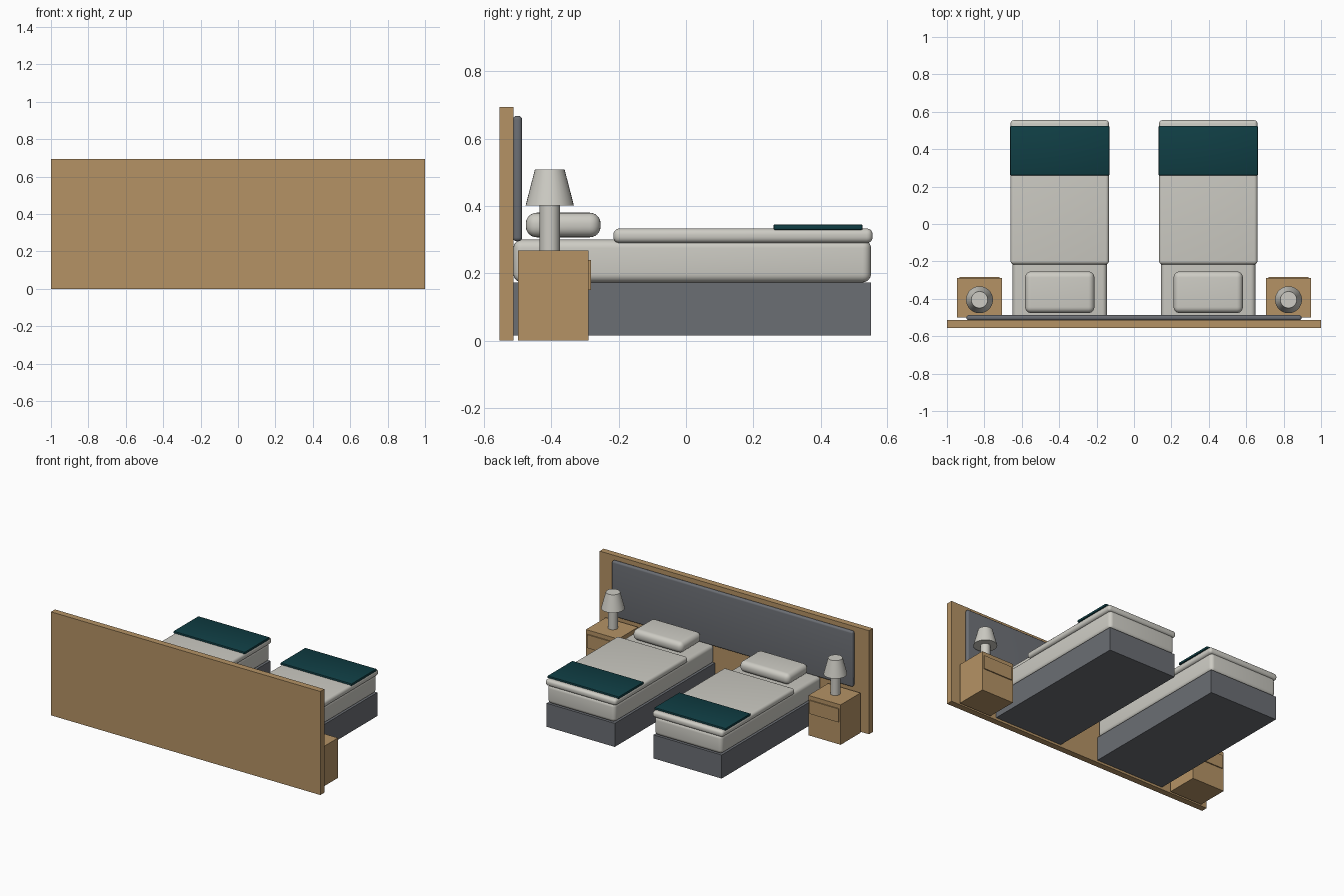
import bpy

cube = bpy.data.objects.get("Cube")
if cube:
    bpy.data.objects.remove(cube, do_unlink=True)


def material(name, rgb):
    m = bpy.data.materials.new(name)
    m.use_nodes = True
    m.diffuse_color = (*rgb, 1)
    bsdf = next(n for n in m.node_tree.nodes if n.type == 'BSDF_PRINCIPLED')
    bsdf.inputs["Base Color"].default_value = (*rgb, 1)
    return m


WOOD = material("oak wood", (0.46, 0.29, 0.13))
LINEN = material("off white linen", (0.61, 0.60, 0.55))
GREY = material("grey upholstery", (0.147, 0.156, 0.174))
TEAL = material("dark teal fabric", (0.005, 0.048, 0.058))


def box(name, mat, x, y, z, radius=0.0, segments=5):
    """Box spanning the (low, high) pairs, with optionally rounded edges."""
    spans = (x, y, z)
    bpy.ops.mesh.primitive_cube_add(size=1, location=[(a + b) / 2 for a, b in spans])
    ob = bpy.context.object
    ob.name = name
    ob.scale = [b - a for a, b in spans]
    bpy.ops.object.transform_apply(location=False, rotation=False, scale=True)
    ob.data.materials.append(mat)
    if radius:
        bevel = ob.modifiers.new("rounded edges", 'BEVEL')
        bevel.width = radius
        bevel.segments = segments
        bpy.ops.object.modifier_apply(modifier=bevel.name)
        bpy.ops.object.shade_smooth_by_angle()
    return ob


def cone(name, mat, x, y, z, r_low, r_high):
    bpy.ops.mesh.primitive_cone_add(vertices=32, radius1=r_low, radius2=r_high,
                                    depth=z[1] - z[0], location=(x, y, sum(z) / 2))
    ob = bpy.context.object
    ob.name = name
    ob.data.materials.append(mat)
    bpy.ops.object.shade_smooth_by_angle()
    return ob


def around(centre, half):
    return (centre - half, centre + half)


# Shared headboard with padded panel
box("headboard", WOOD, (-1, 1), (-0.555, -0.513), (0, 0.695))
box("headboard_panel", GREY, (-0.895, 0.895), (-0.515, -0.487), (0.295, 0.668), 0.012)

for side, s in (("left", 1), ("right", -1)):
    # Bed
    bx = 0.397 * s
    box(side + "_bed_base", GREY, around(bx, 0.253), (-0.513, 0.55), (0.015, 0.173))
    box(side + "_mattress", LINEN, around(bx, 0.252), (-0.513, 0.55), (0.173, 0.3), 0.025)
    box(side + "_duvet", LINEN, around(bx, 0.263), (-0.216, 0.555), (0.29, 0.333), 0.018)
    box(side + "_throw", TEAL, around(bx, 0.265), (0.26, 0.525), (0.329, 0.345), 0.004, 2)
    box(side + "_pillow", LINEN, around(bx, 0.185), (-0.476, -0.254), (0.307, 0.38), 0.032, 6)

    # Nightstand with drawer
    nx = 0.826 * s
    box(side + "_nightstand", WOOD, around(nx, 0.12), (-0.5, -0.29), (0, 0.268))
    box(side + "_drawer_front", WOOD, around(nx, 0.108), (-0.29, -0.283), (0.15, 0.24))

    # Lamp
    cone(side + "_lamp_stem", LINEN, nx, -0.405, (0.268, 0.402), 0.03, 0.03)
    cone(side + "_lamp_shade", LINEN, nx, -0.405, (0.401, 0.509), 0.072, 0.044)
